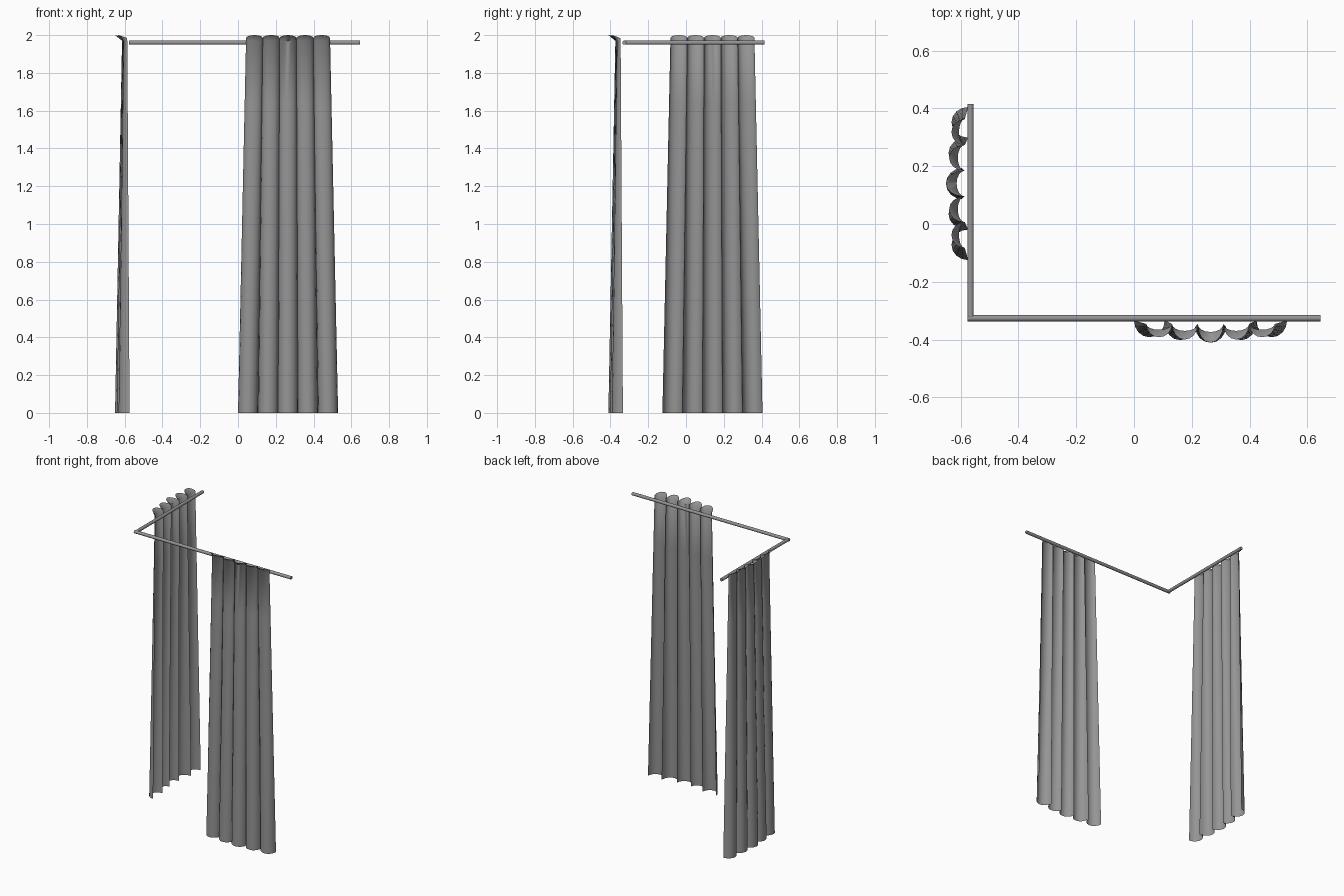
import bpy
from math import sin, cos, pi, radians
from mathutils import Matrix, Vector

cube = bpy.data.objects.get("Cube")
if cube:
    bpy.data.objects.remove(cube)


def make_material(name, value):
    mat = bpy.data.materials.new(name)
    mat.use_nodes = True
    colour = (value, value, value, 1)
    mat.diffuse_color = colour
    mat.node_tree.nodes["Principled BSDF"].inputs["Base Color"].default_value = colour
    return mat


GREY = make_material("soft grey", 0.3)
FOLDS, STEPS, HALF_WIDTH = 5, 8, 0.265
FOLD_HALF = HALF_WIDTH / FOLDS
# distance from the rod: hem valleys and hem crests, one crest per fold
VALLEYS = [0.008, 0.008, 0.03, 0.03, 0.008, 0.008]
CRESTS = [0.066, 0.076, 0.085, 0.076, 0.066]
RIM_CRESTS = [0.066, 0.074, 0.085, 0.074, 0.066]


def finish(obj, angle):
    obj.data.materials.append(GREY)
    bpy.ops.object.select_all(action='DESELECT')
    obj.select_set(True)
    bpy.context.view_layer.objects.active = obj
    bpy.ops.object.shade_smooth_by_angle(angle=radians(angle))


def pleat_row(z, width, valleys, crests, dip=0.0):
    """One horizontal line of cloth: rounded folds meeting in creases."""
    row = []
    for f in range(FOLDS):
        centre = (2 * f + 1) * FOLD_HALF - HALF_WIDTH
        for s in range(STEPS + (f == FOLDS - 1)):
            a = pi * (s / STEPS - 0.5)
            base = valleys[f] + (valleys[f + 1] - valleys[f]) * s / STEPS
            out = base + (crests[f] - base) * cos(a)
            x = (centre + FOLD_HALF * sin(a)) * width
            row.append(Vector((x, -out, z - dip * (1 - cos(a)))))
    return row


def make_curtain(name, location, turn):
    hem = pleat_row(0, 1, VALLEYS, CRESTS)
    pinch = pleat_row(1.97, 0.84, [0.02] * 6, [0.04, 0.044, 0.048, 0.044, 0.04])
    rim = pleat_row(2.0, 0.84, [0.022] * 6, RIM_CRESTS, dip=0.015)
    rows = [[a.lerp(b, k / 6) for a, b in zip(hem, pinch)] for k in range(7)]
    rows.append(rim)
    n = len(hem)
    faces = [(r * n + i, r * n + i + 1, (r + 1) * n + i + 1, (r + 1) * n + i)
             for r in range(len(rows) - 1) for i in range(n - 1)]
    place = Matrix.Translation(location) @ Matrix.Rotation(turn, 4, 'Z')
    mesh = bpy.data.meshes.new(name)
    mesh.from_pydata([place @ v for row in rows for v in row], [], faces)
    obj = bpy.data.objects.new(name, mesh)
    bpy.context.collection.objects.link(obj)
    finish(obj, 50)


def make_rod(name, start, end):
    start, end = Vector(start), Vector(end)
    along = end - start
    bpy.ops.mesh.primitive_cylinder_add(
        vertices=16, radius=0.011, depth=along.length, location=(start + end) / 2,
        rotation=along.to_track_quat('Z', 'Y').to_euler())
    rod = bpy.context.object
    rod.name = name
    finish(rod, 40)


# curtain rods meeting at the front right corner
make_rod("front_rod", (-0.577, -0.326, 1.96), (0.645, -0.326, 1.96))
make_rod("side_rod", (-0.566, -0.326, 1.96), (-0.566, 0.415, 1.96))

# pleated curtains hanging outside the rods
make_curtain("front_curtain", (0.265, -0.326, 0), 0)
make_curtain("side_curtain", (-0.566, 0.14, 0), -pi / 2)
